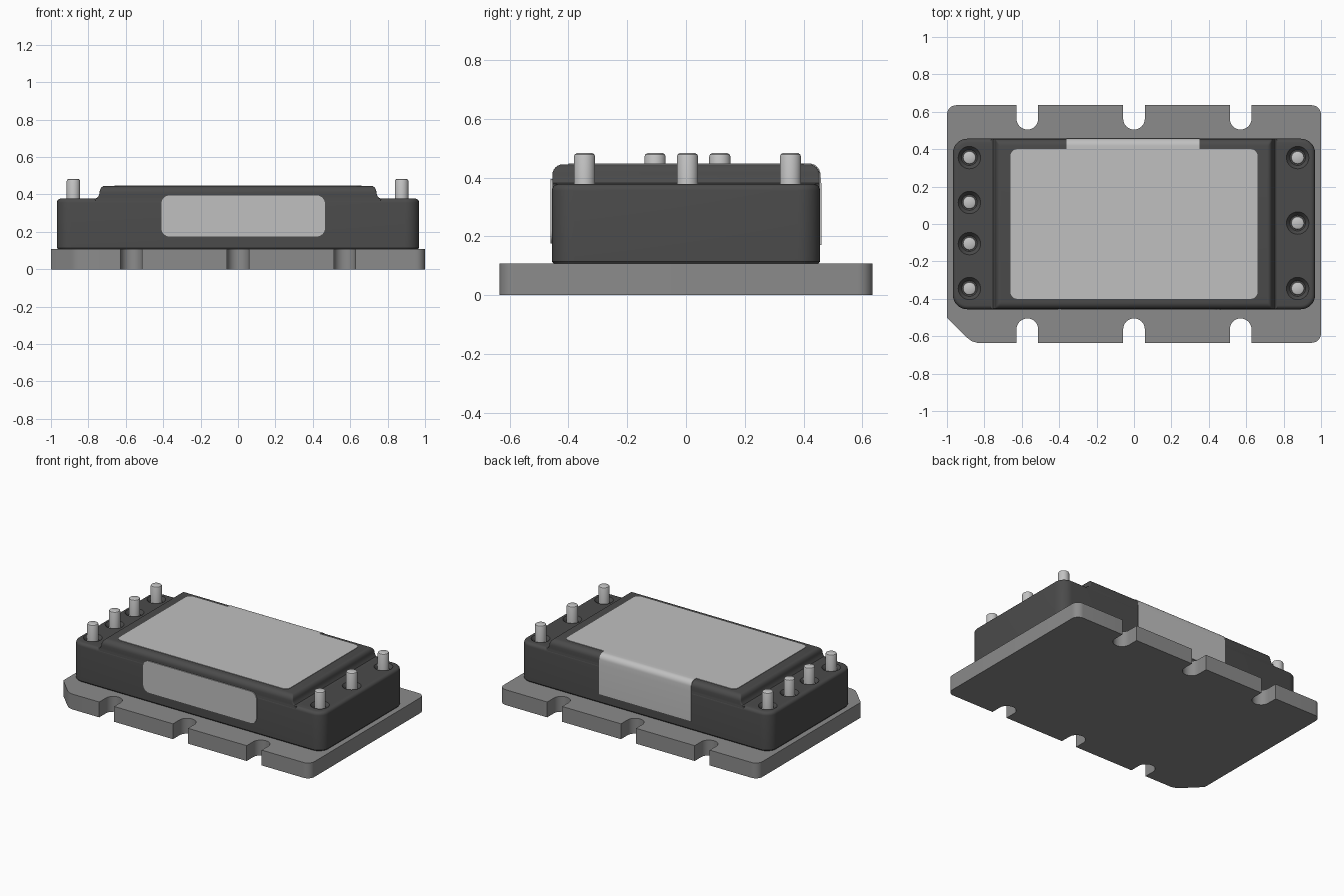
import bpy, bmesh, math

if "Cube" in bpy.data.objects:
    bpy.data.objects.remove(bpy.data.objects["Cube"], do_unlink=True)


def material(name, grey, rough=0.6):
    m = bpy.data.materials.new(name)
    m.use_nodes = True
    col = (grey, grey, grey, 1)
    m.diffuse_color = col
    bsdf = m.node_tree.nodes["Principled BSDF"]
    bsdf.inputs["Base Color"].default_value = col
    bsdf.inputs["Roughness"].default_value = rough
    return m


PLATE = material("baseplate grey", 0.26)
CASE = material("case black", 0.07)
LABEL = material("label light grey", 0.53)
METAL = material("pin metal", 0.55)


def arc(cx, cy, r, a0, a1, n=8):
    """Points on an arc, angles in degrees."""
    return [(cx + r * math.cos(math.radians(a0 + (a1 - a0) * i / n)),
             cy + r * math.sin(math.radians(a0 + (a1 - a0) * i / n)))
            for i in range(n + 1)]


def rounded_rect(hx, hy, r, cx=0, cy=0):
    pts = []
    for sx, sy, a in ((1, 1, 0), (-1, 1, 90), (-1, -1, 180), (1, -1, 270)):
        pts += arc(cx + sx * (hx - r), cy + sy * (hy - r), r, a, a + 90)
    return pts


def loft(bm, rings):
    """Skin a stack of (outline, z) rings and cap both ends."""
    loops = [[bm.verts.new((x, y, z)) for x, y in pts] for pts, z in rings]
    for a, b in zip(loops, loops[1:]):
        for i in range(len(a)):
            j = (i + 1) % len(a)
            bm.faces.new((a[i], a[j], b[j], b[i]))
    bm.faces.new(loops[0][::-1])
    bm.faces.new(loops[-1])


def finish(name, bm, mat, angle=35):
    bmesh.ops.recalc_face_normals(bm, faces=bm.faces[:])
    me = bpy.data.meshes.new(name)
    bm.to_mesh(me)
    bm.free()
    me.shade_smooth()
    me.set_sharp_from_angle(angle=math.radians(angle))
    me.materials.append(mat)
    ob = bpy.data.objects.new(name, me)
    bpy.context.collection.objects.link(ob)
    return ob


# Baseplate: rounded outline, one chamfered corner, three slots per long side
HY, W, TIP = 0.635, 0.058, 0.505
front = []
for sx in (-0.57, 0, 0.57):
    front += [(sx - W, -HY)] + arc(sx, -TIP - W, W, 180, 0, 16) + [(sx + W, -HY)]
back = [(-x, -y) for x, y in front]
outline = [(-1, -0.5), (-0.89, -0.61), (-0.868, -0.626), (-0.84, -HY)] + front
outline += arc(0.95, -HY + 0.05, 0.05, 270, 360) + arc(0.95, HY - 0.05, 0.05, 0, 90)
outline += back + arc(-0.95, HY - 0.05, 0.05, 90, 180)
bm = bmesh.new()
loft(bm, [(outline, 0), (outline, 0.107)])
finish("baseplate", bm, PLATE)

# Lower case with a rounded top rim
BX, BY, TOP, BR = 0.968, 0.456, 0.378, 0.022
rings = [(rounded_rect(BX - 0.006, BY - 0.006, 0.07), 0.107),
         (rounded_rect(BX, BY, 0.076), 0.115)]
for c, s in arc(0, 0, BR, 0, 90, 5):
    d = BR - c
    rings.append((rounded_rect(BX - d, BY - d, 0.076 - d), TOP - BR + s))
bm = bmesh.new()
loft(bm, rings)
case = finish("lower_case", bm, CASE)

# Countersunk seats around the pins
PINS = [(-0.88, y) for y in (0.355, 0.115, -0.105, -0.345)]
PINS += [(0.875, y) for y in (0.355, 0.005, -0.345)]


def circle(x, y, r):
    return arc(x, y, r, 0, 360, 32)[:-1]


bm = bmesh.new()
for x, y in PINS:
    loft(bm, [(circle(x, y, 0.042), TOP - 0.022), (circle(x, y, 0.060), TOP),
              (circle(x, y, 0.060), TOP + 0.03)])
cutter = finish("seat_cutter", bm, CASE)
cutter.hide_render = True
mod = case.modifiers.new("seats", 'BOOLEAN')
mod.operation, mod.solver, mod.object = 'DIFFERENCE', 'EXACT', cutter
bpy.context.view_layer.objects.active = case
bpy.ops.object.modifier_apply(modifier=mod.name)
bpy.data.objects.remove(cutter, do_unlink=True)
case.data.set_sharp_from_angle(angle=math.radians(35))

# Raised centre of the case, with a small fillet where it leaves the shoulders
UX, UY, UZ, UR = 0.74, 0.4545, 0.445, 0.036
rings = [(rounded_rect(hx, UY, 0.008), z) for hx, z in
         ((0.765, 0.30), (0.765, TOP), (0.753, 0.382), (0.745, 0.393))]
for c, s in arc(0, 0, UR, 0, 90, 6):
    d = UR - c
    rings.append((rounded_rect(UX - 0.7 * d, UY - d, 0.008), UZ - UR + s))
bm = bmesh.new()
loft(bm, rings)
finish("raised_case_top", bm, CASE)

# Terminal pins with softened tips
bm = bmesh.new()
for x, y in PINS:
    loft(bm, [(circle(x, y, r), z) for r, z in
              ((0.036, 0.34), (0.036, 0.472), (0.033, 0.479), (0.026, 0.483))])
finish("terminal_pins", bm, METAL)

# Top label
bm = bmesh.new()
pts = rounded_rect(0.66, 0.40, 0.035)
loft(bm, [(pts, UZ - 0.002), (pts, UZ + 0.003)])
finish("top_label", bm, LABEL)

# Front label
bm = bmesh.new()
pts = rounded_rect(0.4375, 0.11, 0.045, 0.0275, 0.285)
loft(bm, [(pts, 0.454), (pts, 0.461)])
for v in bm.verts:
    x, z, d = v.co
    v.co = (x, -d, z)
finish("front_label", bm, LABEL)

# Label tail wrapping over the rear edge and down the back
T = 0.003
cy, cz = UY - UR, UZ - UR
outer = [(0.39, UZ + T)] + arc(cy, cz, UR + T, 90, 0, 8) + [(0.460, 0.38), (0.460, 0.17)]
inner = [(0.39, UZ - T)] + arc(cy, cz, UR - T, 90, 0, 8) + [(0.452, 0.38), (0.452, 0.17)]
bm = bmesh.new()
loft(bm, [(outer + inner[::-1], -0.36), (outer + inner[::-1], 0.35)])
for v in bm.verts:
    y, z, x = v.co
    v.co = (x, y, z)
finish("rear_label_tail", bm, LABEL)
